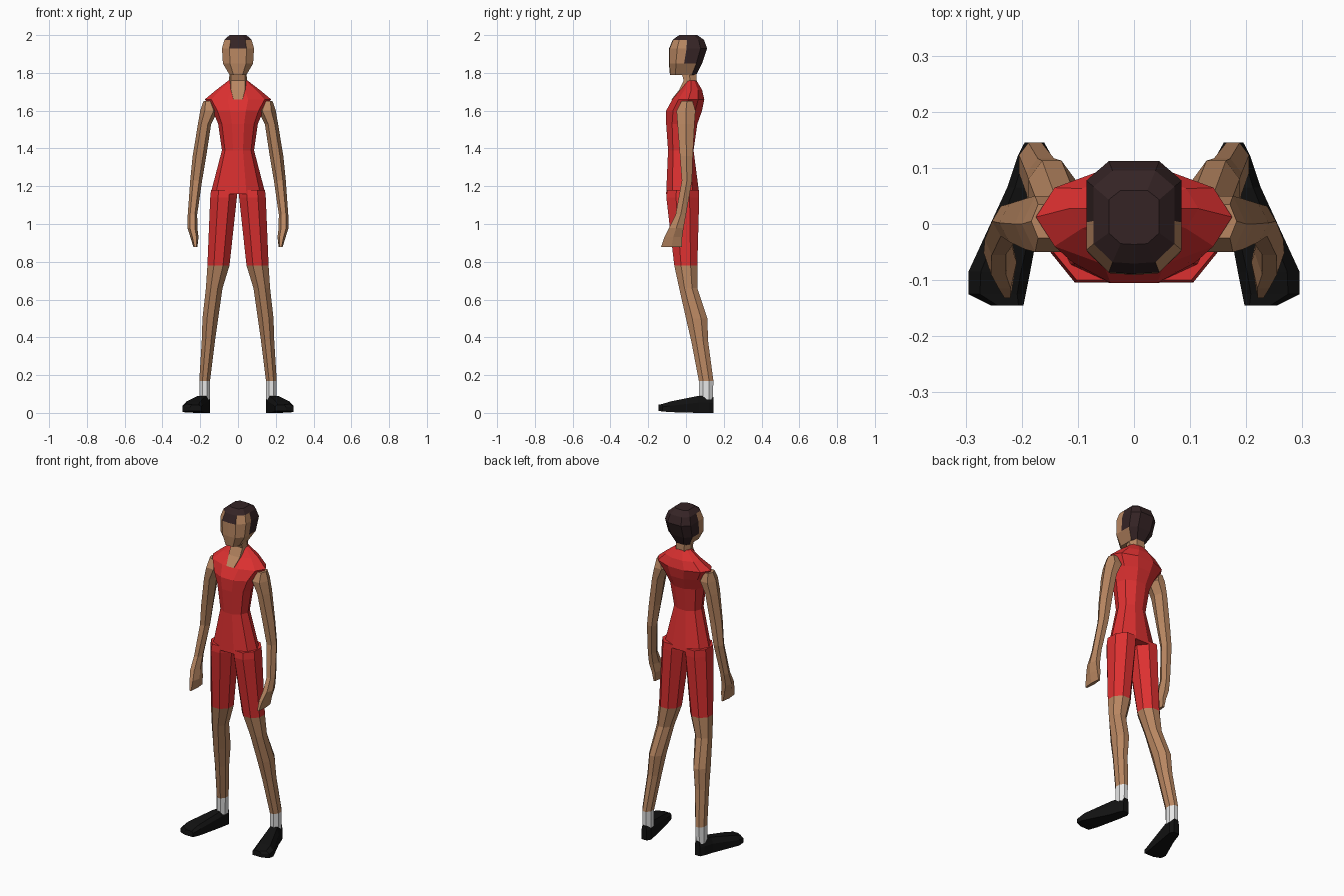
import bpy, bmesh, math

if "Cube" in bpy.data.objects:
    bpy.data.objects.remove(bpy.data.objects["Cube"])


def material(name, rgb):
    m = bpy.data.materials.new(name)
    m.diffuse_color = (*rgb, 1)
    m.use_nodes = True
    m.node_tree.nodes["Principled BSDF"].inputs["Base Color"].default_value = m.diffuse_color
    return m


RED = material("red_suit", (0.72, 0.03, 0.03))
SKIN = material("skin", (0.48, 0.24, 0.12))
HAIR = material("dark_hair", (0.035, 0.017, 0.018))
WHITE = material("white_sock", (0.8, 0.8, 0.8))
BLACK = material("black_shoe", (0.006, 0.006, 0.006))


def polygon(n, phase):
    """Unit cross-section, stretched so it fills -1..1 both ways."""
    pts = [(math.cos(phase + i * math.tau / n), math.sin(phase + i * math.tau / n)) for i in range(n)]
    mx, my = max(p[0] for p in pts), max(p[1] for p in pts)
    return [(x / mx, y / my) for x, y in pts]


def loft(name, rings, section, mats, rule=None, along_y=False, mirror=False):
    """Skin a section through rings of (height, u0, u1, v0, v1)."""
    bm = bmesh.new()
    loops = []
    for h, u0, u1, v0, v1 in rings:
        loop = []
        for su, sv in section:
            u = (u0 + u1) / 2 + su * (u1 - u0) / 2
            v = (v0 + v1) / 2 + sv * (v1 - v0) / 2
            loop.append(bm.verts.new((u, h, v) if along_y else (u, v, h)))
        loops.append(loop)
    n = len(section)
    for a, b in zip(loops, loops[1:]):
        for i in range(n):
            j = (i + 1) % n
            bm.faces.new((a[i], a[j], b[j], b[i]))
    bm.faces.new(loops[0])
    bm.faces.new(loops[-1])
    bmesh.ops.recalc_face_normals(bm, faces=bm.faces)
    if rule:
        for f in bm.faces:
            f.material_index = rule(f.calc_center_median())
    me = bpy.data.meshes.new(name)
    bm.to_mesh(me)
    bm.free()
    for m in mats:
        me.materials.append(m)
    ob = bpy.data.objects.new(name, me)
    bpy.context.collection.objects.link(ob)
    if mirror:
        ob.modifiers.new("mirror", 'MIRROR')
    return ob


def centred(rows):
    return [(z, -w, w, y0, y1) for z, w, y0, y1 in rows]


# Torso: hips, waist, chest, shoulder caps, collar
loft("torso", centred([
    (1.16, .145, -.105, .07), (1.39, .085, -.095, .04), (1.53, .105, -.105, .06),
    (1.60, .135, -.105, .085), (1.66, .175, -.072, .097), (1.71, .115, -.03, .085),
    (1.76, .05, .0, .055)]), polygon(10, 0), [RED])

# Neck, with the open neckline on the chest
loft("neck", centred([
    (1.66, .03, -.076, .0), (1.71, .046, -.036, .05), (1.76, .047, -.012, .057),
    (1.82, .045, -.03, .055)]),
    [(-.8, -1), (.8, -1), (1, 0), (.6, 1), (-.6, 1), (-1, 0)], [SKIN])

# Head: face in front, hair on top, back and fringe
head_section = [(0, -1.03), (.53, -1), (1, -.6), (1, -.1), (1, .65), (.53, 1),
                (-.53, 1), (-1, .65), (-1, -.1), (-1, -.6), (-.53, -1)]


def head_rule(c):
    fringe = c.z > 1.935 and abs(c.x) < .03
    back = c.y > .0 and c.z > 1.845 or c.y > .035
    return 1 if fringe or back or c.z > 1.98 else 0


loft("head", centred([
    (1.79, .045, -.083, .055), (1.85, .08, -.088, .085), (1.93, .085, -.086, .112),
    (1.975, .072, -.068, .095), (2.0, .045, -.035, .06)]),
    head_section, [SKIN, HAIR], head_rule)

# Arms with hands
loft("arm", [
    (1.65, .135, .183, -.025, .035), (1.60, .105, .2, -.05, .05),
    (1.53, .142, .212, -.045, .045), (1.36, .168, .24, -.032, .036),
    (1.23, .19, .253, -.022, .032), (1.05, .216, .266, -.055, .0),
    (.98, .215, .268, -.09, -.013), (.93, .209, .252, -.115, -.02),
    (.877, .215, .236, -.132, -.022)], polygon(6, 0), [SKIN], mirror=True)


# Legs: shorts, bare leg and sock
def leg_rule(c):
    return 0 if c.z > .78 else 1 if c.z > .17 else 2


loft("leg", [
    (1.18, .004, .143, -.10, .068), (1.14, .006, .147, -.104, .07),
    (.78, .045, .162, -.062, .06), (.66, .082, .17, -.036, .06),
    (.50, .105, .188, .0, .113), (.38, .122, .192, .028, .117),
    (.17, .148, .205, .068, .145), (.07, .149, .205, .07, .142)],
    polygon(8, math.pi / 8), [RED, SKIN, WHITE], leg_rule, mirror=True)

# Shoes, turned outward
loft("shoe", [
    (.145, .16, .195, .0, .085), (.122, .147, .207, .0, .09),
    (.065, .157, .226, .0, .09), (-.085, .185, .295, .004, .06),
    (-.125, .193, .295, .008, .047), (-.145, .197, .255, .01, .043)],
    [(-1, -1), (1, -1), (1, .2), (.6, 1), (-.7, 1), (-1, .4)], [BLACK],
    along_y=True, mirror=True)
